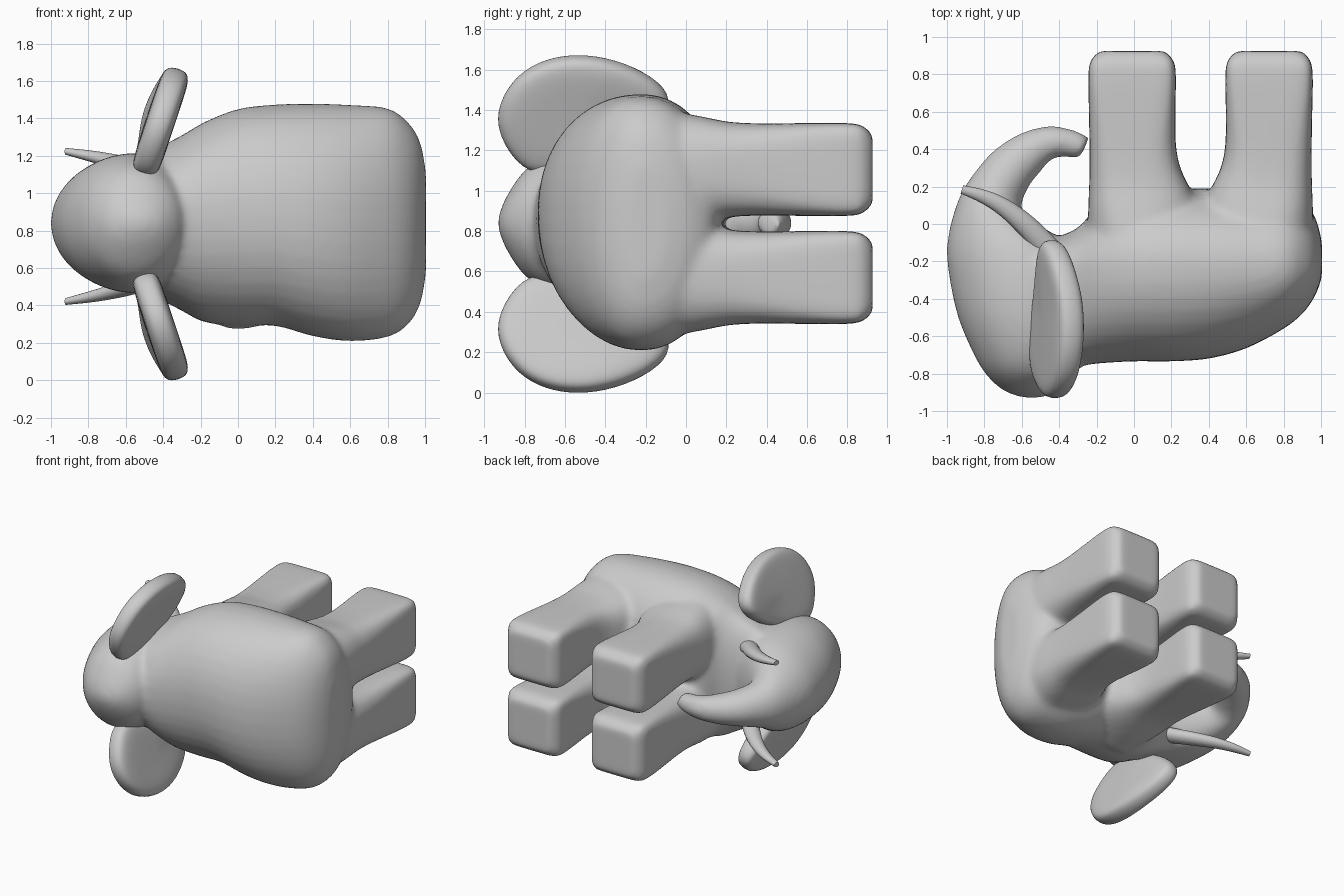
import bpy, bmesh, math
from mathutils import Vector

if "Cube" in bpy.data.objects:
    bpy.data.objects.remove(bpy.data.objects["Cube"])

MID = 0.835  # height of the left/right symmetry plane (animal lies on its side)


def spow(v, n):
    return math.copysign(abs(v) ** (2 / n), v)


def catmull(rows, steps):
    out = []
    for i in range(len(rows) - 1):
        a, b, c, d = rows[max(i - 1, 0)], rows[i], rows[i + 1], rows[min(i + 2, len(rows) - 1)]
        for k in range(steps):
            t = k / steps
            out.append([0.5 * (2 * q + (r - p) * t + (2 * p - 5 * q + 4 * r - s) * t * t
                               + (3 * q - p - 3 * r + s) * t ** 3) for p, q, r, s in zip(a, b, c, d)])
    out.append(list(rows[-1]))
    return out


def loft(bm, rows, steps=4, seg=40):
    """rows: centre x, y, z, direction angle, outer radius, inner radius, half width, squareness."""
    rings = []
    for x, y, z, ang, a, b, w, n in catmull(rows, steps):
        d = Vector((math.cos(math.radians(ang)), math.sin(math.radians(ang)), 0))
        ring = []
        for k in range(seg):
            t = 2 * math.pi * k / seg
            c, s = spow(math.cos(t), n), spow(math.sin(t), n)
            ring.append(bm.verts.new(Vector((x, y, z)) + d * c * (a if c > 0 else b) + Vector((0, 0, s * w))))
        rings.append(ring)
    for r0, r1 in zip(rings, rings[1:]):
        for k in range(seg):
            bm.faces.new((r0[k], r0[(k + 1) % seg], r1[(k + 1) % seg], r1[k]))
    bm.faces.new(rings[0][::-1])
    bm.faces.new(rings[-1])


def finish(bm, name):
    bmesh.ops.recalc_face_normals(bm, faces=bm.faces)
    me = bpy.data.meshes.new(name)
    bm.to_mesh(me)
    bm.free()
    for p in me.polygons:
        p.use_smooth = True
    ob = bpy.data.objects.new(name, me)
    bpy.context.collection.objects.link(ob)
    return ob


# torso, back towards -y
bm = bmesh.new()
loft(bm, [(x, -.22, z, -90, a, b, w, 2.15) for x, z, a, b, w in (
    (-.60, .84, .45, .10, .33), (-.45, .84, .50, .14, .395), (-.30, .84, .535, .20, .47),
    (-.18, .845, .525, .33, .535), (0, .87, .515, .40, .58), (.2, .882, .515, .41, .592),
    (.4, .857, .50, .41, .622), (.6, .84, .445, .40, .632), (.8, .842, .34, .38, .612),
    (.91, .838, .25, .34, .54), (.975, .84, .15, .24, .43), (1.005, .84, .06, .12, .27))])

# four legs: round and flared at the torso, square at the foot
for x, inner in ((-.01, 1), (.722, -1)):
    for z, out in ((.57, -1), (1.105, 1)):
        rows = []
        for y, r, flare, w, shift, n in ((-.2, .22, .12, .30, .0, 2.0), (-.05, .235, .13, .285, .0, 2.2),
                                         (.08, .235, .12, .262, .0, 2.6), (.2, .23, .075, .238, .0, 3.0),
                                         (.3, .228, .03, .23, .0, 3.4), (.42, .228, .006, .228, .0, 4),
                                         (.6, .231, .0, .23, .0, 5.5), (.78, .234, .0, .23, .0, 8),
                                         (.87, .224, .0, .22, .0, 9), (.925, .175, .0, .17, .0, 9)):
            a, b = (r + flare, r) if inner > 0 else (r, r + flare)
            rows.append((x, y, z + out * shift, 0, a, b, w, n))
        loft(bm, rows)

# head flowing into the curled trunk
loft(bm, [r + (2.0,) for r in (
    (-.55, -.93, .84, 180, .04, .05, .03), (-.56, -.89, .84, 180, .14, .16, .13),
    (-.56, -.80, .84, 180, .235, .25, .26), (-.555, -.68, .84, 180, .31, .29, .33),
    (-.55, -.50, .84, 180, .39, .32, .37), (-.56, -.30, .84, 180, .425, .30, .37),
    (-.61, -.12, .84, 180, .39, .27, .335), (-.72, .04, .84, 170, .24, .20, .25),
    (-.74, .16, .84, 150, .16, .16, .175), (-.655, .29, .84, 135, .14, .13, .135),
    (-.55, .385, .84, 118, .115, .115, .11), (-.44, .435, .84, 95, .09, .085, .09),
    (-.34, .43, .84, 75, .075, .075, .075), (-.265, .405, .84, 65, .065, .065, .065))])
body = finish(bm, "body_head_and_legs")
rm = body.modifiers.new("blend", "REMESH")
rm.mode = "VOXEL"
rm.voxel_size = 0.02
rm.use_smooth_shade = True
sm = body.modifiers.new("soften", "SMOOTH")
sm.factor = 0.5
sm.iterations = 12

# ears: slanted padded ovals with a slightly pointed lower corner
EAR = [(-.81, 1.09), (-.94, 1.28), (-.935, 1.43), (-.84, 1.575), (-.70, 1.65), (-.54, 1.675), (-.35, 1.65),
       (-.15, 1.56), (-.06, 1.45), (-.12, 1.34), (-.3, 1.22), (-.5, 1.12), (-.66, 1.09)]


def ear(name, side):
    bm = bmesh.new()
    cy, cz = -.52, 1.39
    layers = []
    for scale, off in ((.55, -.075), (.88, -.07), (1, -.04), (1, .04), (.88, .07), (.55, .075)):
        ring = []
        for y, z in EAR:
            y2, z2 = cy + (y - cy) * scale, cz + (z - cz) * scale
            x = -.50 + (z2 - 1.12) * .33 - .05 * max(0, y2 + .4) / .34
            z3 = z2 - off * .3
            ring.append(bm.verts.new((x + off, y2, MID + side * (z3 - MID))))
        layers.append(ring)
    m = len(EAR)
    for r0, r1 in zip(layers, layers[1:]):
        for k in range(m):
            bm.faces.new((r0[k], r0[(k + 1) % m], r1[(k + 1) % m], r1[k]))
    bm.faces.new(layers[0])
    bm.faces.new(layers[-1])
    ob = finish(bm, name)
    ss = ob.modifiers.new("round", "SUBSURF")
    ss.levels = ss.render_levels = 2


# tusks: tapered curved horns
def tusk(name, side):
    bm = bmesh.new()
    path = [(-.38, -.22, 1.07, .07), (-.48, -.11, 1.11, .065), (-.58, -.005, 1.145, .058),
            (-.69, .085, 1.175, .048), (-.80, .145, 1.20, .037), (-.92, .185, 1.223, .023)]
    loft(bm, [(x, y, .822 + side * (z - .822), a, r, r, r * .8, 2.0)
              for (x, y, z, r), a in zip(path, (45, 45, 48, 57, 65, 72))], seg=16)
    ob = finish(bm, name)
    bpy.context.view_layer.objects.active = ob
    ob.select_set(True)
    bpy.ops.object.shade_smooth_by_angle(angle=math.radians(50))
    ob.select_set(False)


for label, side in (("left", 1), ("right", -1)):
    ear(label + "_ear", side)
    tusk(label + "_tusk", side)
